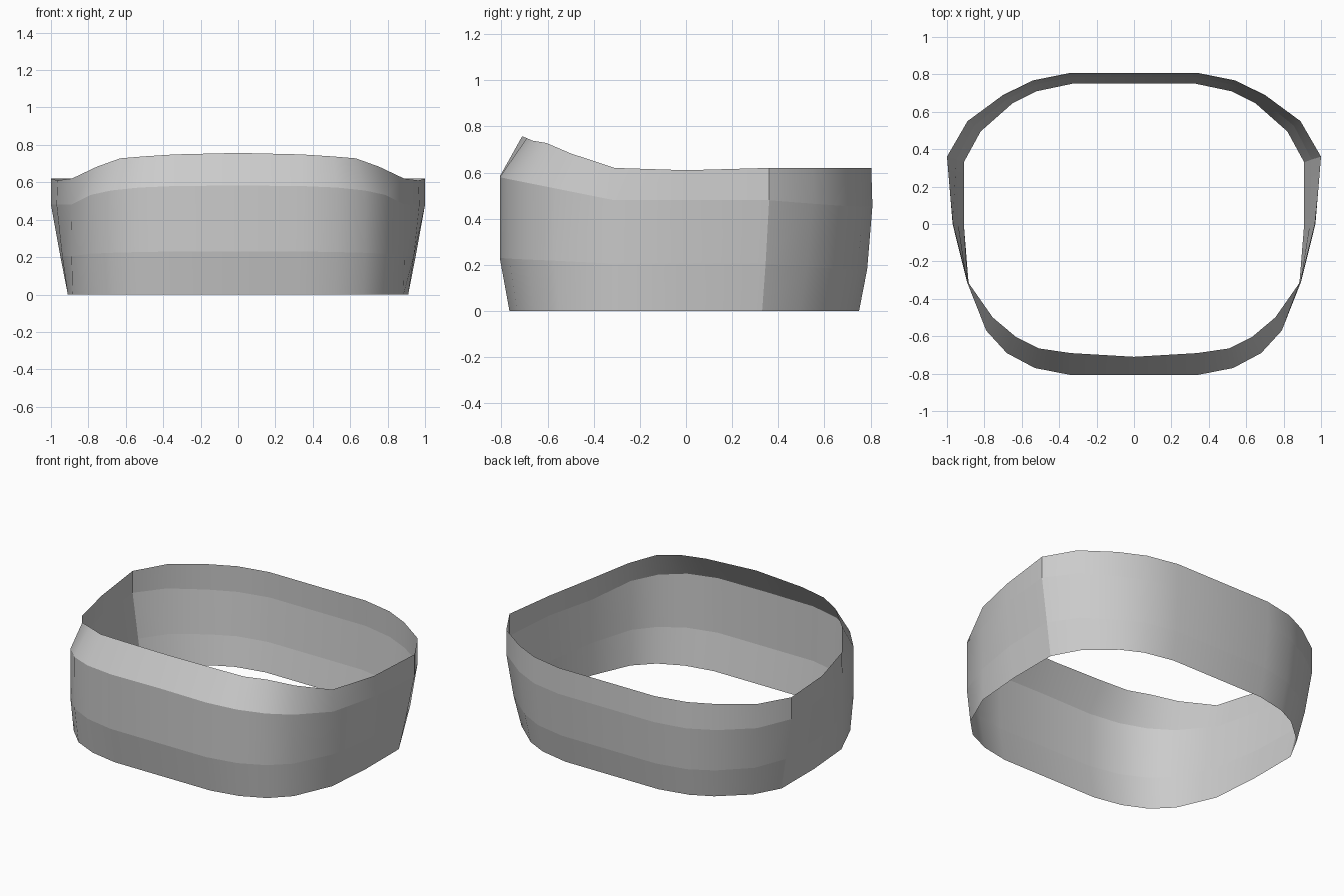
import bpy, bmesh

# Half outlines (x, y, z) of each ring, from back centre round to front centre
BASE = [(0, .75, 0), (.33, .75, 0), (.52, .71, 0), (.65, .645, 0), (.82, .495, 0),
        (.91, .33, 0), (.91, 0, 0), (.885, -.31, 0), (.78, -.55, 0),
        (.67, -.66, 0), (.52, -.73, 0), (.34, -.765, 0), (0, -.765, 0)]
SEAM = [(.785, .18), (.785, .18), (.745, .18), (.67, .182), (.525, .192),
        (.345, .205), (0, .205), (-.31, .205), (-.57, .218),
        (-.685, .223), (-.765, .227), (-.807, .23), (-.807, .23)]
SEAM_X = [0, .335, .53, .675, .855, .95, .94, .89, .79, .68, .53, .34, 0]
SEAM = [(x, y, z) for x, (y, z) in zip(SEAM_X, SEAM)]
BROW = [(0, .808, .455), (.34, .808, .455), (.54, .768, .453), (.70, .69, .455), (.89, .55, .465),
        (1, .36, .48), (.97, 0, .48), (.893, -.31, .48), (.79, -.57, .532),
        (.68, -.69, .556), (.53, -.77, .572), (.34, -.807, .58), (0, -.807, .583)]
RIM = [(0, .803, .62), (.34, .803, .62), (.54, .762, .62), (.70, .685, .62), (.89, .55, .62),
       (1, .36, .62), (.965, 0, .61), (.888, -.31, .62), (.755, -.50, .683),
       (.63, -.605, .728), (.51, -.665, .738), (.34, -.69, .749), (0, -.71, .757)]
CORNER = 5  # crisp vertical corner at each side


def full_ring(half):
    return half + [(-x, y, z) for x, y, z in half[-2:0:-1]]


def band(name, lower, upper):
    bm = bmesh.new()
    lo = [bm.verts.new(p) for p in full_ring(lower)]
    hi = [bm.verts.new(p) for p in full_ring(upper)]
    n = len(lo)
    for i in range(n):
        j = (i + 1) % n
        # ring runs clockwise seen from above, so wind for outward normals
        f = bm.faces.new((lo[j], lo[i], hi[i], hi[j]))
        f.smooth = True
    for i in (CORNER, n - CORNER):
        bm.edges.get((lo[i], hi[i])).smooth = False
    mesh = bpy.data.meshes.new(name)
    bm.to_mesh(mesh)
    bm.free()
    obj = bpy.data.objects.new(name, mesh)
    bpy.context.collection.objects.link(obj)
    return obj


# Three stacked strips of the open band, creased where they meet
band("lower_band", BASE, SEAM)
band("middle_band", SEAM, BROW)
band("upper_rim", BROW, RIM)
